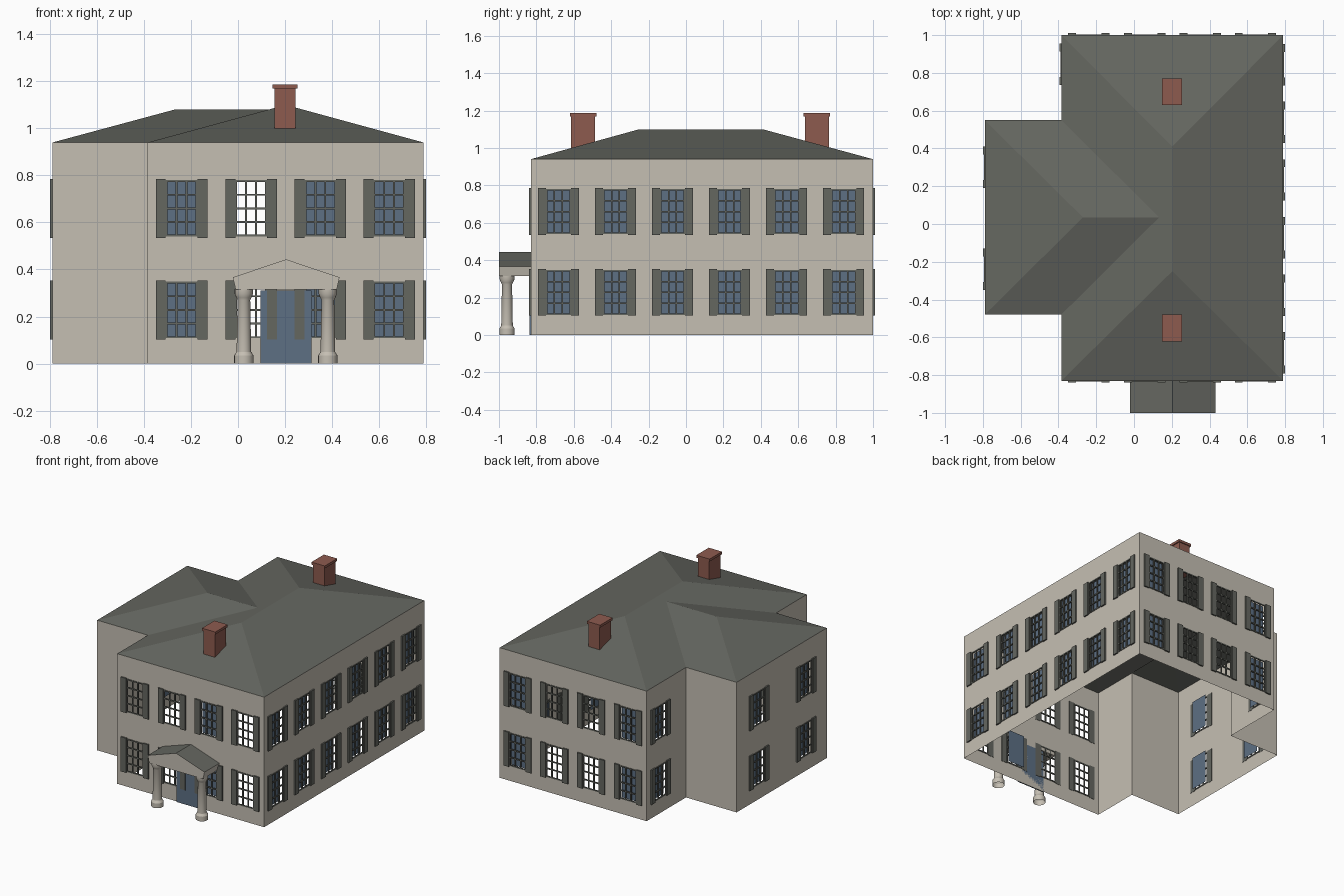
import bpy, bmesh
from mathutils import Vector

if "Cube" in bpy.data.objects:
    bpy.data.objects.remove(bpy.data.objects["Cube"])


def material(name, rgb):
    m = bpy.data.materials.new(name)
    m.use_nodes = True
    m.diffuse_color = (*rgb, 1)
    m.node_tree.nodes["Principled BSDF"].inputs["Base Color"].default_value = (*rgb, 1)
    return m


CREAM = material("cream plaster", (0.56, 0.52, 0.45))
SLATE = material("grey slate", (0.13, 0.135, 0.118))
BRICK = material("red brick", (0.27, 0.105, 0.078))
BLUE = material("blue glass", (0.11, 0.16, 0.23))

UP = Vector((0, 0, 1))
EAVE = 0.94
SILLS = (0.108, 0.54)      # bottom of the openings on both floors
WIN_W, WIN_H = 0.135, 0.24
SHUTTER_W = 0.042
BAR = 0.008
RECESS = 0.022


def finish(name, bm, *mats):
    me = bpy.data.meshes.new(name)
    bm.to_mesh(me)
    bm.free()
    for m in mats:
        me.materials.append(m)
    ob = bpy.data.objects.new(name, me)
    bpy.context.collection.objects.link(ob)
    return ob


def face(bm, *points):
    return bm.faces.new([bm.verts.new(p) for p in points])


def box(bm, centre, u, n, w, d, h):
    """Box of width w along u, depth d along n and height h."""
    verts = bmesh.ops.create_cube(bm, size=1)["verts"]
    for v in verts:
        v.co = centre + u * (v.co.x * w) + n * (v.co.y * d) + UP * (v.co.z * h)


# Footprint: corner, then windows on the wall that starts there (distance, has glass)
side = [(0.148 + 0.305 * i, True) for i in range(6)]
footprint = [
    ((-0.385, -0.83), [(0.145, False), (0.441, False), (0.735, True), (1.028, False)]),
    ((0.79, -0.83), side),
    ((0.79, 1.0), [(0.147, True), (0.44, False), (0.734, False), (1.03, True)]),
    ((-0.385, 1.0), [(0.155, True)]),
    ((-0.385, 0.55), []),
    ((-0.79, 0.55), [(0.25, True), (0.79, True)]),
    ((-0.79, -0.48), []),
    ((-0.385, -0.48), []),
]

walls, bars, panes, shutters = (bmesh.new() for _ in range(4))


def add_window(mid, u, n, glazed):
    # grid of glazing bars, three panes wide and four high
    for i in range(4):
        off = (i / 3 - 0.5) * (WIN_W - BAR)
        box(bars, mid + u * off, u, n, BAR, BAR, WIN_H)
    for i in range(5):
        off = (i / 4 - 0.5) * (WIN_H - BAR)
        box(bars, mid + UP * off, u, n, WIN_W, BAR, BAR)
    # shutters on both sides
    for s in (-1, 1):
        c = mid + u * (s * (WIN_W + SHUTTER_W) / 2) + n * 0.004
        box(shutters, c, u, n, SHUTTER_W, 0.012, WIN_H + 0.01)
    if glazed:
        c = mid - n * RECESS
        a, b = u * (WIN_W / 2), UP * (WIN_H / 2)
        face(panes, c - a - b, c + a - b, c + a + b, c - a + b)


for k, (start, windows) in enumerate(footprint):
    p = Vector((*start, 0))
    q = Vector((*footprint[(k + 1) % len(footprint)][0], 0))
    length = (q - p).length
    u = (q - p) / length
    n = u.cross(UP)
    # wall as a grid of cells, leaving out the window cells
    cuts = [0] + [s + e * WIN_W / 2 for s, _ in windows for e in (-1, 1)] + [length]
    levels = [0] + [z for s in SILLS for z in (s, s + WIN_H)] + [EAVE]
    for i in range(len(cuts) - 1):
        for j in range(len(levels) - 1):
            if not (i % 2 and j % 2):
                a, b = p + u * cuts[i], p + u * cuts[i + 1]
                lo, hi = UP * levels[j], UP * levels[j + 1]
                face(walls, a + lo, b + lo, b + hi, a + hi)
    for s, glazed in windows:
        for sill in SILLS:
            add_window(p + u * s + UP * (sill + WIN_H / 2), u, n, glazed)

bmesh.ops.remove_doubles(walls, verts=walls.verts, dist=0.0005)
finish("walls", walls, CREAM)
finish("window_bars", bars, SLATE)
finish("window_glass", panes, BLUE)
finish("shutters", shutters, SLATE)

# Main hipped roof
bm = bmesh.new()
sw, se, ne, nw = [(x, y, EAVE) for x, y in
                  ((-0.385, -0.83), (0.79, -0.83), (0.79, 1.0), (-0.385, 1.0))]
r0, r1 = (0.203, -0.25, 1.1), (0.203, 0.41, 1.1)
face(bm, sw, se, r0)
face(bm, se, ne, r1, r0)
face(bm, ne, nw, r1)
face(bm, nw, sw, r0, r1)
finish("main_roof", bm, SLATE)

# Wing hipped roof running into the main slope
bm = bmesh.new()
front, back = -0.48, 0.55
tip, joint = (-0.27, 0.035, 1.08), (0.135, 0.035, 1.081)
face(bm, (-0.79, front, EAVE), (-0.385, front, EAVE), joint, tip)
face(bm, (-0.385, back, EAVE), (-0.79, back, EAVE), tip, joint)
face(bm, (-0.79, back, EAVE), (-0.79, front, EAVE), tip)
finish("wing_roof", bm, SLATE)

# Chimneys with a projecting cap
X, Y = Vector((1, 0, 0)), Vector((0, 1, 0))
for name, y in (("front_chimney", -0.55), ("back_chimney", 0.70)):
    bm = bmesh.new()
    box(bm, Vector((0.2, y, 1.06)), X, Y, 0.09, 0.128, 0.22)
    box(bm, Vector((0.2, y, 1.178)), X, Y, 0.106, 0.142, 0.018)
    finish(name, bm, BRICK)

# Door plate
bm = bmesh.new()
box(bm, Vector((0.205, -0.834, 0.155)), X, Y, 0.217, 0.008, 0.31)
finish("front_door", bm, BLUE)

# Porch: gabled block with slate on its upward slopes
bm = bmesh.new()
gable = [(-0.01, 0.315), (0.42, 0.315), (0.432, 0.367), (0.205, 0.443), (-0.022, 0.367)]
base = face(bm, *[(x, -1.0, z) for x, z in gable])
out = bmesh.ops.extrude_face_region(bm, geom=[base])["geom"]
for v in out:
    if isinstance(v, bmesh.types.BMVert):
        v.co.y = -0.83
bmesh.ops.recalc_face_normals(bm, faces=bm.faces)
if not any(abs(f.normal.y + 1) < 0.01 for f in bm.faces):
    face(bm, *[(x, -1.0, z) for x, z in gable])
for f in bm.faces:
    f.material_index = int(f.normal.z > 0.3)
finish("porch_gable", bm, CREAM, SLATE)

# Porch columns turned from a profile
profile = [(0.041, 0), (0.041, 0.034), (0.036, 0.042), (0.031, 0.05), (0.027, 0.27),
           (0.032, 0.28), (0.039, 0.296), (0.039, 0.316)]
for name, x in (("right_column", 0.025), ("left_column", 0.382)):
    bm = bmesh.new()
    for (ra, za), (rb, zb) in zip(profile, profile[1:]):
        h = zb - za
        verts = bmesh.ops.create_cone(bm, segments=20, radius1=ra, radius2=rb,
                                      depth=max(h, 0.001))["verts"]
        for v in verts:
            v.co += Vector((x, -0.957, (za + zb) / 2))
    bmesh.ops.remove_doubles(bm, verts=bm.verts, dist=0.0005)
    ob = finish(name, bm, CREAM)
    bpy.ops.object.select_all(action="DESELECT")
    bpy.context.view_layer.objects.active = ob
    ob.select_set(True)
    bpy.ops.object.shade_smooth_by_angle()
